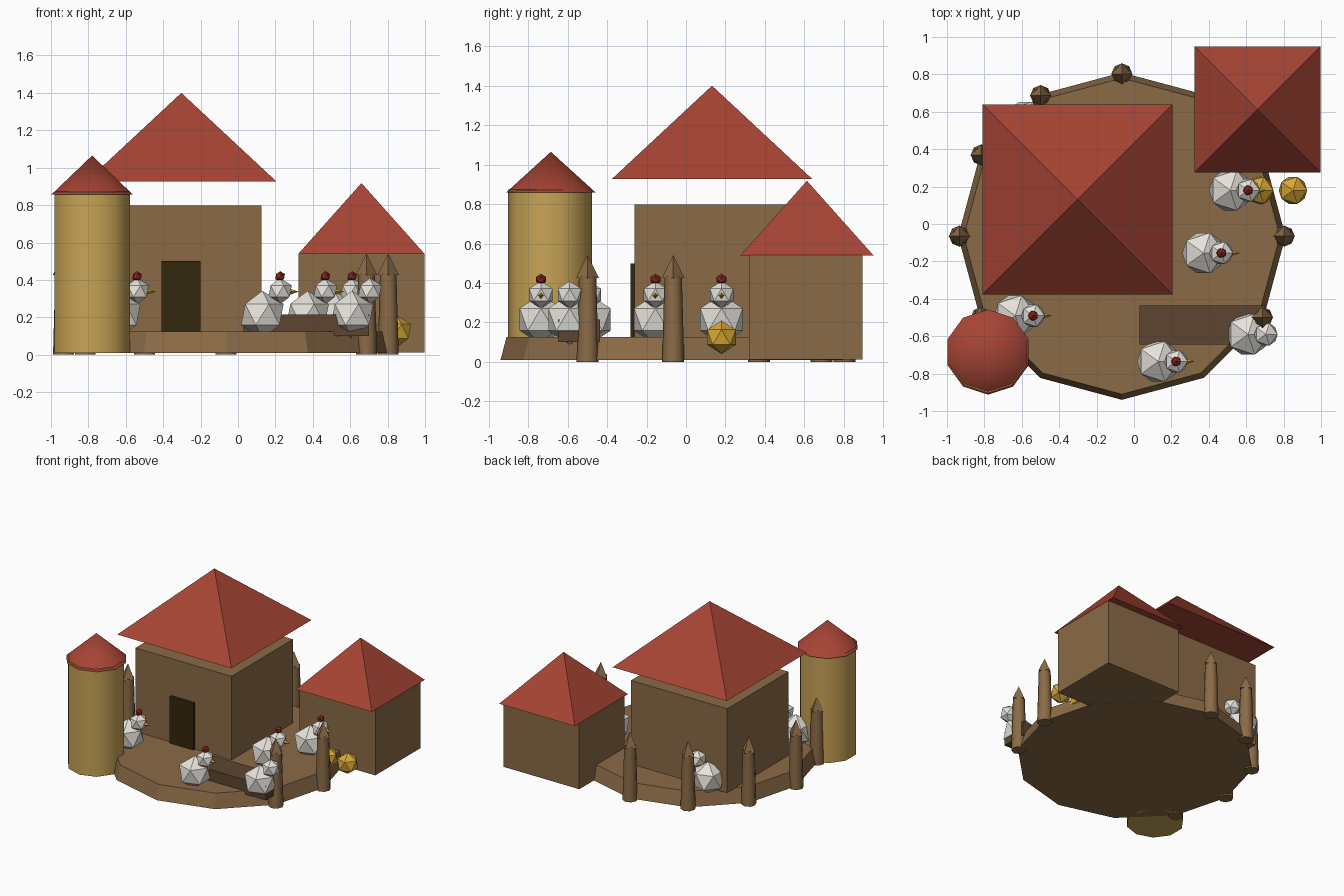
import bpy
import math
from math import radians

cube = bpy.data.objects.get("Cube")
if cube:
    bpy.data.objects.remove(cube, do_unlink=True)


def material(name, hex_code):
    """Flat material from an sRGB hex code, stored as linear values."""
    srgb = [int(hex_code[i:i + 2], 16) / 255 for i in (0, 2, 4)]
    rgba = [c / 12.92 if c < 0.04045 else ((c + 0.055) / 1.055) ** 2.4 for c in srgb] + [1]
    mat = bpy.data.materials.new(name)
    mat.use_nodes = True
    mat.diffuse_color = rgba
    mat.node_tree.nodes["Principled BSDF"].inputs["Base Color"].default_value = rgba
    return mat


BROWN = material("earth_brown", "8b6b47")
ROOF = material("roof_red", "a64434")
STRAW = material("silo_straw", "c8a456")
GOLD = material("hay_gold", "d8aa35")
WHITE = material("feather_white", "e6e3dc")
COMB = material("comb_red", "8f2a22")
DARK = material("door_dark", "32270f")
TROUGH = material("trough_brown", "5c4530")


def finish(name, mat, smooth=None):
    obj = bpy.context.object
    obj.name = name
    obj.data.materials.append(mat)
    if smooth:
        bpy.ops.object.shade_smooth_by_angle(angle=radians(smooth))
    return obj


def box(name, mat, x, y, z):
    """Box given by its (min, max) range on each axis."""
    bpy.ops.mesh.primitive_cube_add(size=1, location=[sum(r) / 2 for r in (x, y, z)])
    bpy.context.object.scale = [r[1] - r[0] for r in (x, y, z)]
    return finish(name, mat)


def cone(name, mat, sides, x, y, z, r1, r2=0, turn=0, smooth=None):
    """Upright cone, pyramid or prism spanning the z range."""
    bpy.ops.mesh.primitive_cone_add(vertices=sides, radius1=r1, radius2=r2, depth=z[1] - z[0],
                                    location=(x, y, sum(z) / 2), rotation=(0, 0, radians(turn)))
    return finish(name, mat, smooth)


def ball(name, mat, loc, r):
    bpy.ops.mesh.primitive_ico_sphere_add(subdivisions=1, radius=r, location=loc)
    return finish(name, mat)


def pyramid_roof(name, x, y, z, half):
    return cone(name, ROOF, 4, x, y, z, half * math.sqrt(2), turn=45)


# Yard platform
CX = CY = -0.065
cone("yard_platform", BROWN, 12, CX, CY, (0.01, 0.125), 0.875, 0.845)

# Main house with raised roof and door
box("main_house_walls", BROWN, (-0.73, 0.125), (-0.26, 0.52), (0.12, 0.797))
pyramid_roof("main_house_roof", -0.303, 0.132, (0.927, 1.4), 0.508)
box("main_house_door", DARK, (-0.41, -0.20), (-0.282, -0.25), (0.125, 0.5))

# Small shed
box("shed_walls", BROWN, (0.323, 0.997), (0.32, 0.895), (0.012, 0.541))
pyramid_roof("shed_roof", 0.66, 0.613, (0.54, 0.918), 0.337)

# Silo
cone("silo_body", STRAW, 10, -0.78, -0.69, (0.01, 0.873), 0.2125, 0.2125, smooth=40)
cone("silo_roof", ROOF, 10, -0.78, -0.685, (0.858, 1.065), 0.2275, smooth=40)

# Pointed fence posts around the platform rim
for angle in (-30, 0, 90, 120, 150, 180, 210):
    px = CX + 0.868 * math.cos(radians(angle))
    py = CY + 0.868 * math.sin(radians(angle))
    cone("fence_post", BROWN, 8, px, py, (0, 0.435), 0.056, 0.044, smooth=50)
    cone("fence_post_tip", BROWN, 4, px, py, (0.425, 0.542), 0.058)

# Feeding trough
box("trough", TROUGH, (0.03, 0.70), (-0.645, -0.435), (0.10, 0.215))


def chicken(x, y, comb=True):
    ball("chicken_body", WHITE, (x, y, 0.215), 0.127)
    ball("chicken_head", WHITE, (x + 0.095, y, 0.34), 0.07)
    if comb:
        ball("chicken_comb", COMB, (x + 0.095, y, 0.418), 0.029)
        bpy.ops.mesh.primitive_cone_add(vertices=4, radius1=0.017, depth=0.05,
                                        location=(x + 0.17, y, 0.337),
                                        rotation=(0, radians(90), 0))
        finish("chicken_beak", GOLD)


# Chickens, all turned the same way
for x, y in ((0.13, -0.735), (0.372, -0.155), (0.515, 0.18), (-0.635, -0.49)):
    chicken(x, y)
for x, y in ((0.61, -0.59), (-0.58, 0.545)):
    chicken(x, y, comb=False)

# Hay bundles beside the shed
for x in (0.67, 0.85):
    ball("hay_bundle", GOLD, (x, 0.18, 0.125), 0.085)
